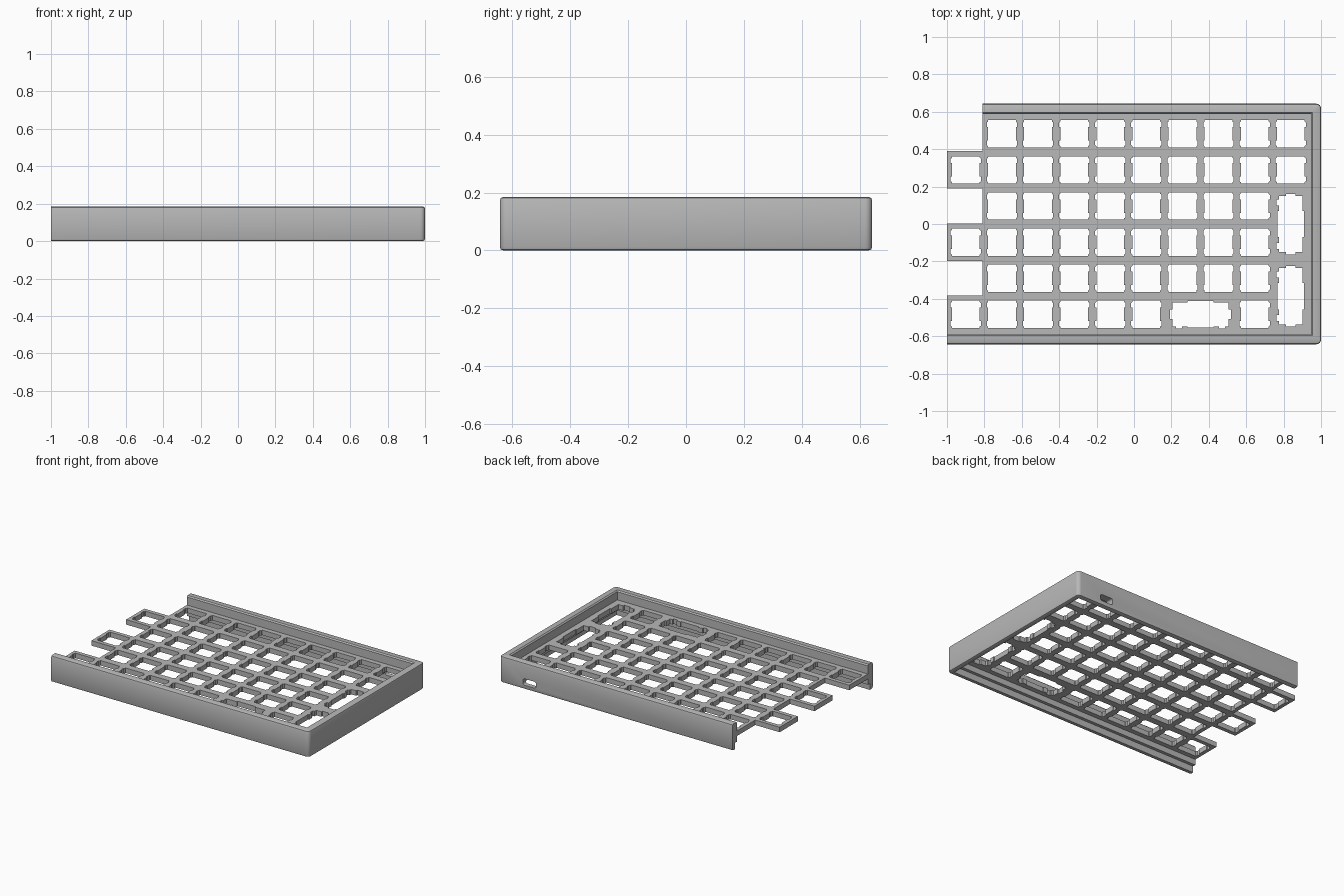
import bpy, bmesh, math
from mathutils import Vector

cube = bpy.data.objects.get("Cube")
if cube:
    bpy.data.objects.remove(cube, do_unlink=True)

grey = bpy.data.materials.new("case_grey")
grey.use_nodes = True
colour = (0.48, 0.48, 0.48, 1)
grey.diffuse_color = colour
grey.node_tree.nodes["Principled BSDF"].inputs["Base Color"].default_value = colour

LEFT, BACK_LEFT, HALF_Y, HEIGHT = -1.0, -0.81, 0.643, 0.185
PITCH = 0.193
PLATE_TOP, PLATE_THICK = 0.12, 0.035


def link(name, mesh):
    obj = bpy.data.objects.new(name, mesh)
    bpy.context.collection.objects.link(obj)
    mesh.materials.append(grey)
    return obj


def select(obj):
    bpy.ops.object.select_all(action='DESELECT')
    obj.select_set(True)
    bpy.context.view_layer.objects.active = obj


# Surrounding wall: a profile of (inward offset, height) swept along three sides
def wall_path(d, radius=0.025, steps=6):
    inset, r = max(radius, d), max(radius - d, 0)
    pts = [(LEFT, -HALF_Y + d)]
    for sign, start in ((-1, -math.pi / 2), (1, 0)):
        cx, cy = 1 - inset, sign * (HALF_Y - inset)
        for i in range(steps + 1):
            a = start + i / steps * math.pi / 2
            pts.append((cx + r * math.cos(a), cy + r * math.sin(a)))
    pts.append((BACK_LEFT, HALF_Y - d))
    return pts


profile = [(0.012, 0), (0.003, 0.004), (0, 0.012), (0, HEIGHT - 0.012),
           (0.003, HEIGHT - 0.004), (0.012, HEIGHT), (0.046, HEIGHT),
           (0.054, HEIGHT - 0.008), (0.054, 0.045), (0.032, 0.045), (0.032, 0)]
bm = bmesh.new()
rails = [[bm.verts.new((x, y, z)) for x, y in wall_path(d)] for d, z in profile]
for a, b in zip(rails, rails[1:] + rails[:1]):
    for i in range(len(a) - 1):
        bm.faces.new((a[i], a[i + 1], b[i + 1], b[i]))
for end in (0, -1):
    bm.faces.new([rail[end] for rail in rails])
bmesh.ops.remove_doubles(bm, verts=bm.verts, dist=0.0001)
bmesh.ops.recalc_face_normals(bm, faces=bm.faces)
mesh = bpy.data.meshes.new("case_wall")
bm.to_mesh(mesh)
bm.free()
wall = link("case_wall", mesh)

# Cable port cut through the back wall
bm = bmesh.new()
bmesh.ops.create_cube(bm, size=1)
bmesh.ops.scale(bm, vec=(0.1, 0.2, 0.045), verts=bm.verts)
along = [e for e in bm.edges if abs((e.verts[0].co - e.verts[1].co).y) > 0.1]
bmesh.ops.bevel(bm, geom=along, offset=0.012, segments=3, affect='EDGES', profile=0.5)
bmesh.ops.translate(bm, vec=(0.765, HALF_Y, 0.052), verts=bm.verts)
mesh = bpy.data.meshes.new("port_cutter")
bm.to_mesh(mesh)
bm.free()
cutter = link("port_cutter", mesh)
cutter.hide_render = True
cut = wall.modifiers.new("port", 'BOOLEAN')
cut.operation, cut.solver, cut.object = 'DIFFERENCE', 'EXACT', cutter
select(wall)
bpy.ops.object.modifier_apply(modifier="port")
bpy.data.objects.remove(cutter, do_unlink=True)
bpy.ops.object.shade_smooth_by_angle(angle=math.radians(35))

# Key plate: filled outline with holes
curve = bpy.data.curves.new("key_plate", 'CURVE')
curve.dimensions, curve.fill_mode = '2D', 'BOTH'
curve.extrude = PLATE_THICK / 2


def outline(points):
    spline = curve.splines.new('POLY')
    spline.points.add(len(points) - 1)
    for p, (x, y) in zip(spline.points, points):
        p.co = (x, y, 0, 1)
    spline.use_cyclic_u = True


def column(k):
    return -0.899 + PITCH * k


def row(r):
    return 0.482 - PITCH * r


def mirrored(quarter):
    """Closed outline from the points of its upper right quarter."""
    right = quarter + [(x, -y) for x, y in reversed(quarter)]
    return right + [(-x, y) for x, y in reversed(right)]


# Switch opening with side notches, and double-width stabilised opening
switch = mirrored([(0.074, 0.073), (0.074, 0.066), (0.081, 0.06),
                   (0.081, 0.036), (0.074, 0.036)])
upper = [(0.07, 0.071), (0.07, 0.062), (0.15, 0.062), (0.15, 0.025), (0.162, 0.025)]
lower = [(0.162, -0.025), (0.15, -0.025), (0.15, -0.064), (0.132, -0.064),
         (0.132, -0.077), (0.1, -0.077), (0.1, -0.064), (0.07, -0.064), (0.07, -0.071)]
side = upper + lower
double = side + [(-x, y) for x, y in reversed(side)]

# Plate edge with three tabs on the open side
edge = [(0.95, -0.595), (0.95, 0.595), (BACK_LEFT, 0.595)]
for r in (1, 3, 5):
    top = row(r) + PITCH / 2 + 0.004
    bottom = row(r) - PITCH / 2 - 0.004 if r < 5 else -0.595
    edge += [(BACK_LEFT, top), (LEFT, top), (LEFT, bottom)]
    if r < 5:
        edge.append((BACK_LEFT, bottom))
outline(edge)

for r in range(6):
    for k in range(10):
        no_tab = k == 0 and r % 2 == 0
        tall_key = k == 9 and r > 1
        wide_key = r == 5 and k in (6, 7)
        if not (no_tab or tall_key or wide_key):
            outline([(column(k) + x, row(r) + y) for x, y in switch])
outline([(column(6.5) + x, row(5) + y) for x, y in double])
for r in (2.5, 4.5):
    outline([(column(9) + y, row(r) + x) for x, y in double])

plate = link("key_plate", curve)
plate.location.z = PLATE_TOP - PLATE_THICK / 2
select(plate)
bpy.ops.object.convert(target='MESH')
plate = bpy.context.object
bm = bmesh.new()
bm.from_mesh(plate.data)
bmesh.ops.remove_doubles(bm, verts=bm.verts, dist=0.00005)
bmesh.ops.recalc_face_normals(bm, faces=bm.faces)
bm.to_mesh(plate.data)
bm.free()
plate.data.polygons.foreach_set("use_smooth", [False] * len(plate.data.polygons))
